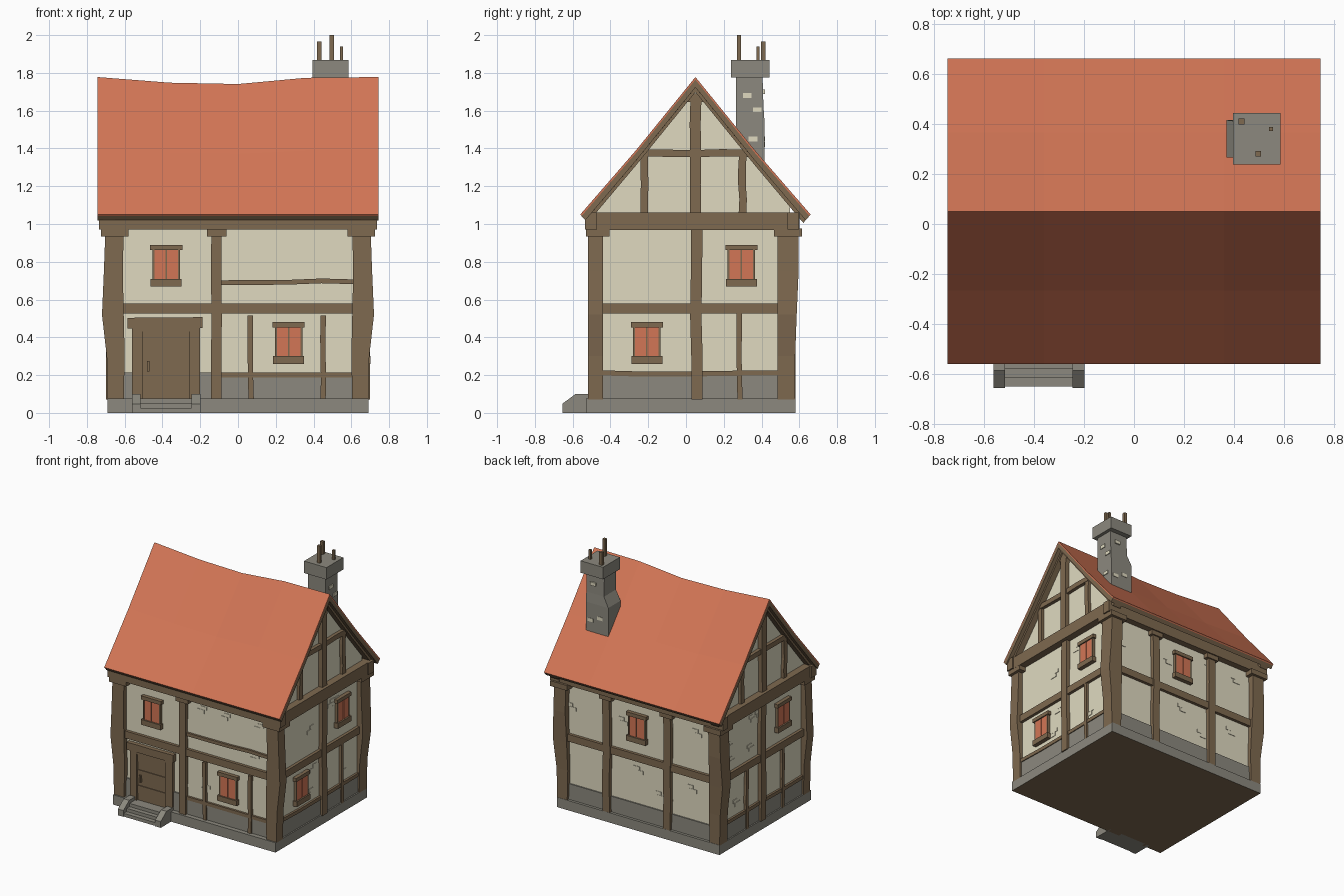
import bpy, bmesh, random

if "Cube" in bpy.data.objects:
    bpy.data.objects.remove(bpy.data.objects["Cube"])

random.seed(4)


def material(name, rgb):
    m = bpy.data.materials.new(name)
    m.diffuse_color = (*rgb, 1)
    m.use_nodes = True
    m.node_tree.nodes["Principled BSDF"].inputs["Base Color"].default_value = m.diffuse_color
    return m


ROOF = material("terracotta", (0.65, 0.180, 0.092))
PLASTER = material("cream plaster", (0.745, 0.700, 0.530))
WOOD = material("brown timber", (0.210, 0.142, 0.080))
STONE = material("grey stone", (0.262, 0.250, 0.210))


def finish(name, bm, *mats):
    bmesh.ops.recalc_face_normals(bm, faces=bm.faces)
    me = bpy.data.meshes.new(name)
    bm.to_mesh(me)
    bm.free()
    for m in mats:
        me.materials.append(m)
    ob = bpy.data.objects.new(name, me)
    bpy.context.collection.objects.link(ob)
    return ob


def skin(name, rings, mat):
    """Join equal closed rings of points into a capped solid."""
    bm = bmesh.new()
    vs = [[bm.verts.new(p) for p in r] for r in rings]
    n = len(vs[0])
    for a, b in zip(vs, vs[1:]):
        for i in range(n):
            j = (i + 1) % n
            bm.faces.new((a[i], a[j], b[j], b[i]))
    bm.faces.new(vs[0])
    bm.faces.new(vs[-1])
    return finish(name, bm, mat)


def tower(name, levels, mat):
    """Stack of rectangles (z, x0, x1, y0, y1)."""
    return skin(name, [[(a, c, z), (b, c, z), (b, d, z), (a, d, z)]
                       for z, a, b, c, d in levels], mat)


def box(name, x0, x1, y0, y1, z0, z1, mat):
    return tower(name, [(z0, x0, x1, y0, y1), (z1, x0, x1, y0, y1)], mat)


def on_wall(side, u, z, d):
    d *= .65
    return {"front": (u, -0.485 - d, z), "back": (u, 0.55 + d, z),
            "right": (0.67 + d, u, z), "left": (-0.67 - d, u, z)}[side]


def bar(name, side, u0, u1, z0, z1, d0, d1, mat=WOOD, wob=0.0):
    """Board on a wall; wob bends it slightly along its length."""
    rings, n = [], (4 if wob else 1)
    for i in range(n + 1):
        t = i / n
        w = random.uniform(-wob, wob)
        if u1 - u0 > z1 - z0:
            u = u0 + (u1 - u0) * t
            pts = [(u, z0 + w, d0), (u, z1 + w, d0), (u, z1 + w, d1), (u, z0 + w, d1)]
        else:
            z = z0 + (z1 - z0) * t
            pts = [(u0 + w, z, d0), (u1 + w, z, d0), (u1 + w, z, d1), (u0 + w, z, d1)]
        rings.append([on_wall(side, *p) for p in pts])
    return skin(side + "_" + name, rings, mat)


def window(side, u, z):
    bar("window_frame", side, u - .066, u + .066, z - .09, z + .085, -.01, .022)
    bar("window_lintel", side, u - .085, u + .085, z + .077, z + .105, -.01, .045)
    bar("window_sill", side, u - .082, u + .082, z - .115, z - .075, -.01, .05)
    for s in (-1, 1):
        bar("window_jamb", side, u + s * .068 - .005, u + s * .068 + .005, z - .08, z + .08, -.01, .034)
        bar("shutter", side, u + s * .033 - .029, u + s * .033 + .029, z - .075, z + .077, .015, .032, ROOF)


# Foundation with timber underside
base = box("foundation", -.69, .69, -.53, .58, 0, .075, STONE)
base.data.materials.append(WOOD)
for p in base.data.polygons:
    p.material_index = int(p.normal.z < -.5)

# Plastered house body with gables
outline = [(-.485, .06), (.55, .06), (.55, 1.09), (.355, 1.345), (.05, 1.715), (-.255, 1.345), (-.485, 1.06)]
skin("plaster_walls", [[(x, y, z) for y, z in outline] for x in (-.67, .67)], PLASTER)

# Sagging roof in layers
SAG = [(-.745, 0), (-.36, -.03), (0, -.037), (.36, -.004), (.745, 0)]
SLOPE = [(-.61, 1.05, 0), (-.315, 1.39, .5), (0, 1.778, 1), (.315, 1.39, .5), (.61, 1.05, 0)]


def roof_layer(name, stations, top, bottom, mat):
    rings = []
    for x, sag in stations:
        ring = []
        for drop, pts in ((top, SLOPE), (bottom, SLOPE[::-1])):
            for dy, z, k in pts:
                if k == 0:      # square cut at the eaves
                    q = (dy * (1 - drop * .8), z - drop * .55)
                else:
                    q = (dy, z - drop)
                ring.append((x, .05 + q[0], q[1] + sag * k))
        rings.append(ring)
    return skin(name, rings, mat)


roof_layer("roof_tiles", SAG, 0, .014, ROOF)
roof_layer("roof_boards", SAG, .014, .055, WOOD)
for s in (-1, 1):
    roof_layer("gable_rafters", [(s * .65, 0), (s * .715, 0)], .05, .08, WOOD)

# Bowed corner posts with caps
for sx in (-1, 1):
    for sy in (-1, 1):
        levels = []
        for z, ox, ix, oy in ((.07, .69, .605, 0), (.3, .695, .60, 0), (.52, .72, .605, .008),
                              (.75, .71, .61, .018), (.97, .702, .605, .018)):
            ya, yb = (-.52, -.44) if sy < 0 else (.485, .578 + oy)
            xa, xb = sorted((sx * ix, sx * ox))
            levels.append((z, xa, xb, ya, yb))
        tower("corner_post", levels, WOOD)
        ya, yb = (-.53, -.405) if sy < 0 else (.465, .615)
        xa, xb = sorted((sx * .58, sx * .725))
        box("corner_post_cap", xa, xb, ya, yb, .935, .975, WOOD)

# Top beams, middle beams and stone wall base on every side
for side in ("front", "back"):
    bar("top_beam", side, -.735, .735, .97, 1.06, -.02, .075)
    bar("middle_beam", side, -.62, .62, .525, .58, -.02, .035)
    bar("stone_base", side, -.63, .63, .07, .195, -.02, .015, STONE)
for side in ("right", "left"):
    bar("top_beam", side, -.53, .60, .968, 1.06, -.02, .085)
    bar("middle_beam", side, -.46, .52, .525, .58, -.02, .035)
    bar("stone_base", side, -.46, .52, .07, .20, -.02, .015, STONE)
    bar("low_rail", side, -.46, .52, .195, .222, -.02, .025, WOOD, .006)
    bar("middle_post", side, .025, .085, .07, .97, -.02, .045, WOOD, .004)
    # Gable framing
    bar("king_post", side, .022, .08, 1.05, 1.69, -.02, .05, WOOD, .003)
    bar("collar_beam", side, -.23, .33, 1.355, 1.393, -.02, .04, WOOD, .004)
    bar("upper_collar", side, -.01, .11, 1.645, 1.685, -.02, .045)
    for u in (-.22, .30):
        bar("gable_stud", side, u - .02, u + .02, 1.05, 1.37, -.02, .035, WOOD, .004)

# Front framing
bar("middle_post", "front", -.14, -.085, .07, .97, -.02, .045, WOOD, .004)
bar("middle_post_cap", "front", -.165, -.06, .935, .972, -.02, .06)
bar("upper_rail", "front", -.09, .62, .683, .708, -.02, .025, WOOD, .006)
bar("low_rail", "front", -.09, .62, .187, .213, -.02, .025)
for u in (.067, .452):
    bar("stud", "front", u - .014, u + .014, .07, .515, -.02, .032, WOOD, .003)

# Back framing
for u in (.275, -.24):
    bar("post", "back", u - .03, u + .03, .07, .97, -.02, .045, WOOD, .005)
    bar("post_cap", "back", u - .052, u + .052, .935, .972, -.02, .06)

# Small lower studs on the sides
bar("stud", "right", .27, .297, .07, .525, -.02, .032, WOOD, .003)
for u in (.24, -.2):
    bar("stud", "left", u - .014, u + .014, .07, .525, -.02, .032, WOOD, .005)

# Windows
for side, u, z in (("front", -.38, .785), ("front", .268, .375), ("right", -.207, .375),
                   ("right", .293, .785), ("left", -.2, .785), ("back", .02, .785)):
    window(side, u, z)

# Door with frame, boards and handle
bar("stone_by_door", "front", -.62, -.14, .07, .215, -.02, .017, STONE)
for u0, u1 in ((-.56, -.503), (-.26, -.2)):
    bar("door_jamb", "front", u0, u1, .07, .455, -.02, .042)
bar("door_header", "front", -.51, -.25, .43, .455, -.02, .04)
bar("door_lintel", "front", -.585, -.188, .448, .505, -.02, .052, WOOD, .003)
for i in range(6):
    z = .07 + i * .06
    bar("door_board", "front", -.505, -.258, z, z + .06, -.02, .020 + .009 * (i % 2))
bar("door_handle", "front", -.483, -.468, .22, .275, .02, .045)

# Entrance steps between low side walls
for i in range(3):
    box("step", -.52, -.24, -.65 + i * .035, -.5, 0, .025 * (i + 1), STONE)
for x0, x1 in ((-.562, -.515), (-.245, -.198)):
    side_wall = [(-.655, 0), (-.655, .048), (-.585, .1), (-.50, .1), (-.50, 0)]
    skin("step_side", [[(x, y, z) for y, z in side_wall] for x in (x0, x1)], STONE)

# Exposed bricks in the plaster
for side, lo, hi in (("front", -.55, .55), ("back", -.55, .55), ("right", -.4, .45), ("left", -.4, .45)):
    for k in range(7):
        u, z = random.uniform(lo, hi), random.choice((.27, .42, .64, .76, .86)) + random.uniform(-.02, .02)
        bar("brick", side, u, u + .06, z, z + .028, -.01, .006, PLASTER)
        bar("brick", side, u + .03, u + .08, z + .029, z + .055, -.01, .006, PLASTER)

# Chimney with cap, pots and pale bricks
tower("chimney", [(1.2, .37, .56, .265, .415), (1.55, .37, .56, .265, .415),
                  (1.625, .41, .56, .265, .41), (1.79, .41, .56, .265, .405)], STONE)
box("chimney_cap", .395, .585, .238, .443, 1.775, 1.867, STONE)
for x, y, r, z in ((.43, .41, .012, 1.965), (.496, .28, .011, 2.0), (.548, .38, .008, 1.94)):
    box("chimney_pot", x - r, x + r, y - r, y + r, 1.85, z, WOOD)
for y, z in ((.325, 1.68), (.378, 1.605), (.355, 1.45)):
    box("chimney_brick", .55, .566, y - .023, y + .023, z - .013, z + .013, PLASTER)
for x, z in ((.50, 1.70), (.44, 1.45), (.52, 1.42)):
    box("chimney_brick", x - .023, x + .023, .40, .418, z - .013, z + .013, PLASTER)
